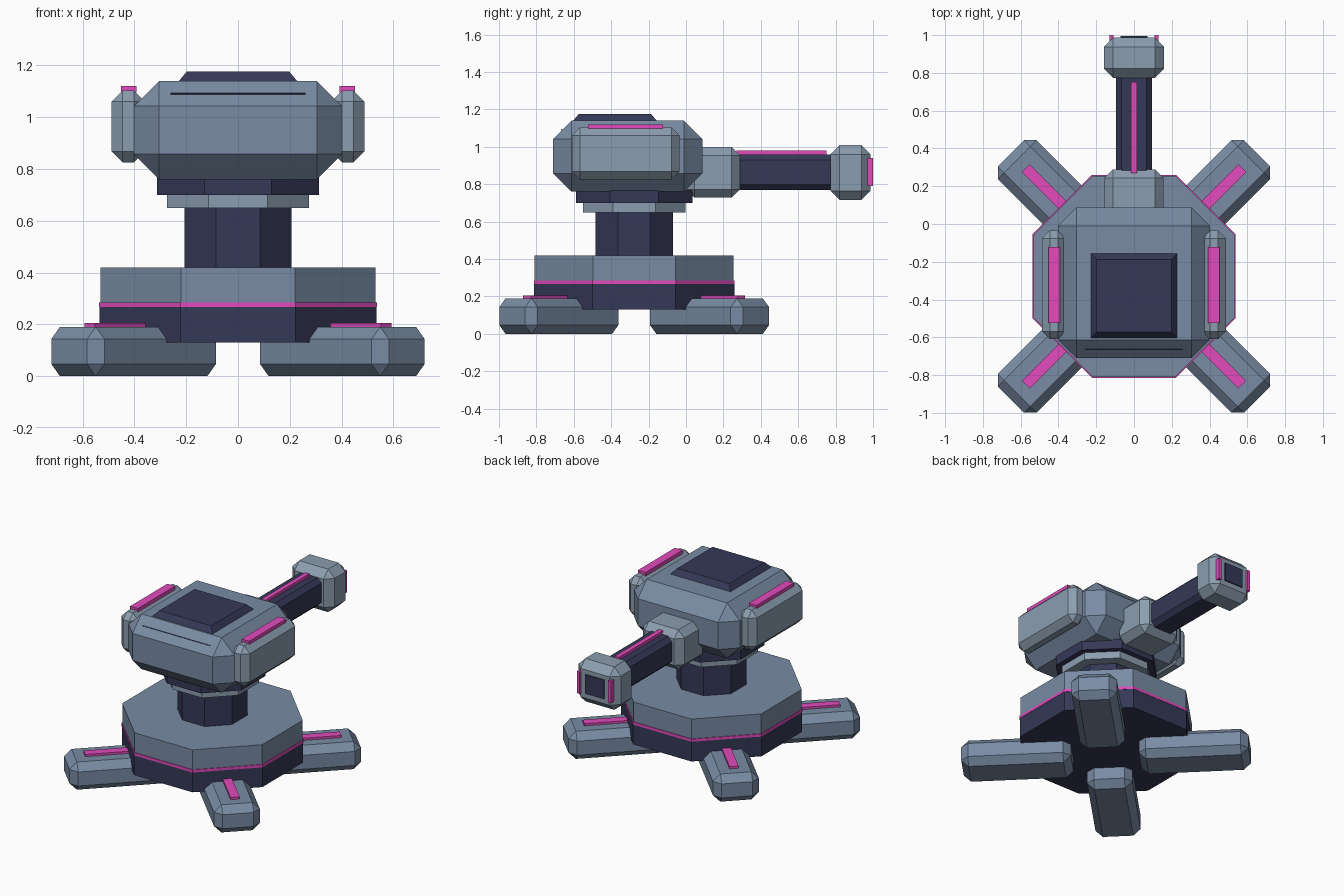
import bpy, bmesh
from math import cos, pi, radians
from mathutils import Matrix, Vector

if "Cube" in bpy.data.objects:
    bpy.data.objects.remove(bpy.data.objects["Cube"])

CY = -0.277  # y of the turret's vertical axis


def material(name, rgb):
    m = bpy.data.materials.new(name)
    m.diffuse_color = (*rgb, 1)
    m.use_nodes = True
    m.node_tree.nodes["Principled BSDF"].inputs["Base Color"].default_value = m.diffuse_color
    return m


STEEL = material("steel_blue", (0.19, 0.26, 0.37))
LIGHT = material("light_steel", (0.26, 0.34, 0.43))
NAVY = material("navy", (0.035, 0.04, 0.095))
PINK = material("pink", (0.75, 0.07, 0.50))


def finish(name, bm, mat):
    bmesh.ops.recalc_face_normals(bm, faces=bm.faces)
    me = bpy.data.meshes.new(name)
    bm.to_mesh(me)
    bm.free()
    me.materials.append(mat)
    ob = bpy.data.objects.new(name, me)
    bpy.context.collection.objects.link(ob)
    return ob


def box(name, x, y, z, mat, chamfer=0, matrix=None):
    """Box from (min, max) ranges, with an optional flat chamfer on every edge."""
    bm = bmesh.new()
    bmesh.ops.create_cube(bm, size=1)
    lo, hi = Vector((x[0], y[0], z[0])), Vector((x[1], y[1], z[1]))
    bmesh.ops.scale(bm, vec=hi - lo, verts=bm.verts)
    bmesh.ops.translate(bm, vec=(lo + hi) / 2, verts=bm.verts)
    if chamfer:
        bmesh.ops.bevel(bm, geom=bm.edges[:], offset=chamfer, segments=1,
                        profile=0.5, affect='EDGES')
    if matrix:
        bm.transform(matrix)
    return finish(name, bm, mat)


def octagon(name, apothem, z0, z1, mat):
    """Eight-sided drum with flat sides facing the axes."""
    bm = bmesh.new()
    r = apothem / cos(pi / 8)
    bmesh.ops.create_cone(bm, cap_ends=True, segments=8, radius1=r, radius2=r,
                          depth=z1 - z0)
    bm.transform(Matrix.Translation((0, CY, (z0 + z1) / 2)) @ Matrix.Rotation(pi / 8, 4, 'Z'))
    # make sure a flat side, not a corner, faces +x
    if max(v.co.x for v in bm.verts) > apothem + 0.001:
        bm.transform(Matrix.Translation((0, CY, 0)) @ Matrix.Rotation(pi / 8, 4, 'Z')
                     @ Matrix.Translation((0, -CY, 0)))
    return finish(name, bm, mat)


# Base, column and turntable
octagon("base_lower", 0.535, 0.13, 0.27, NAVY)
octagon("base_glow_band", 0.537, 0.266, 0.285, PINK)
octagon("base_upper", 0.532, 0.28, 0.42, STEEL)
octagon("column", 0.207, 0.41, 0.66, NAVY)
octagon("column_collar", 0.275, 0.65, 0.70, LIGHT)
octagon("turntable", 0.312, 0.70, 0.77, NAVY)

# Four diagonal feet with glow strips
for i in range(4):
    turn = Matrix.Translation((0, CY, 0)) @ Matrix.Rotation(radians(45 + 90 * i), 4, 'Z')
    box(f"foot_{i + 1}", (0.218, 0.922), (-0.145, 0.145), (0, 0.19), STEEL, 0.047, turn)
    box(f"foot_strip_{i + 1}", (0.50, 0.81), (-0.029, 0.029), (0.18, 0.205), PINK, 0, turn)

# Turret head
box("head", (-0.402, 0.402), (-0.71, 0.087), (0.76, 1.14), STEEL, 0.097)

# Roof hatch with sloping sides
hatch = bmesh.new()
bmesh.ops.create_cube(hatch, size=1)
for v in hatch.verts:
    inset = 0.032 if v.co.z > 0 else 0
    v.co = Vector((v.co.x * 2 * (0.23 - inset), -0.38 + v.co.y * 2 * (0.225 - inset),
                   1.176 if v.co.z > 0 else 1.138))
finish("roof_hatch", hatch, NAVY)

# Narrow slit on the front slope
slope = Matrix.Translation((0, -0.663, 1.09)) @ Matrix.Rotation(radians(45), 4, 'X')
box("front_slit", (-0.26, 0.26), (-0.003, 0.003), (-0.01, 0.004), NAVY, 0, slope)

# Side pods with glow strips
for side, s in (("left", -1), ("right", 1)):
    box(f"{side}_pod", sorted((0.36 * s, 0.488 * s)), (-0.61, -0.035), (0.825, 1.103),
        LIGHT, 0.042)
    box(f"{side}_pod_strip", sorted((0.393 * s, 0.452 * s)), (-0.525, -0.122),
        (1.095, 1.12), PINK)
    box(f"{side}_muzzle_strip", sorted((0.108 * s, 0.13 * s)), (0.97, 1.0),
        (0.79, 0.94), PINK)

# Gun
box("barrel_mount", (-0.157, 0.157), (0.0, 0.288), (0.728, 1.0), LIGHT, 0.045)
box("barrel", (-0.095, 0.095), (0.2, 0.82), (0.768, 0.96), NAVY, 0.03)
box("barrel_strip", (-0.016, 0.016), (0.27, 0.752), (0.95, 0.98), PINK)
box("muzzle_block", (-0.16, 0.16), (0.772, 0.987), (0.715, 1.01), LIGHT, 0.05)
box("muzzle_bore", (-0.072, 0.072), (0.95, 0.995), (0.80, 0.93), NAVY)
